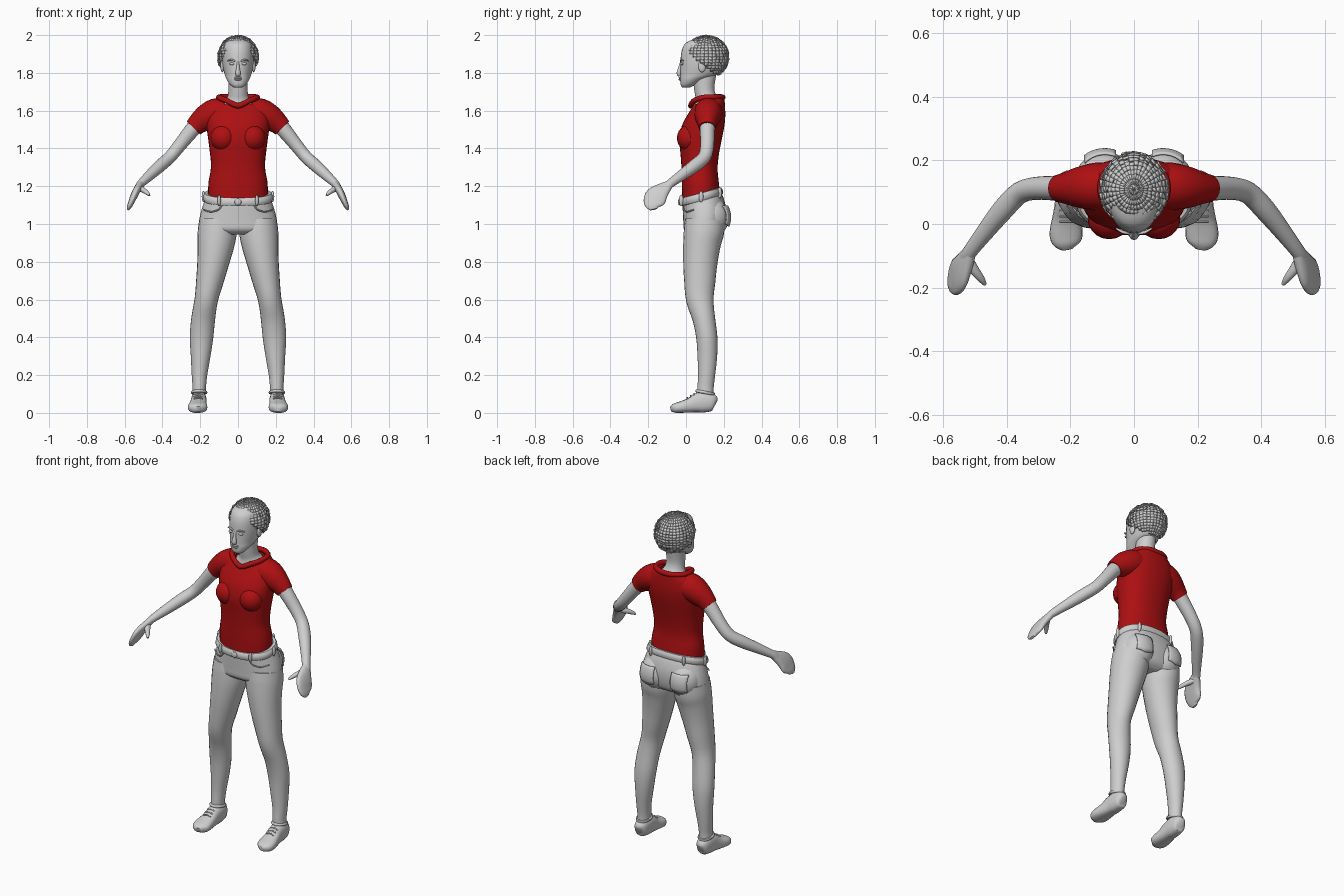
import bpy, bmesh, math, random
from mathutils import Vector, Matrix

random.seed(4)


def material(name, rgb):
    m = bpy.data.materials.new(name)
    m.diffuse_color = (*rgb, 1)
    return m


GREY = material("light grey", (0.62, 0.62, 0.62))
RED = material("deep red", (0.42, 0.005, 0.006))


def finish(name, bm, mat, mirror=False, angle=45):
    bmesh.ops.recalc_face_normals(bm, faces=bm.faces)
    me = bpy.data.meshes.new(name)
    bm.to_mesh(me)
    bm.free()
    me.materials.append(mat)
    me.shade_smooth()
    me.set_sharp_from_angle(angle=math.radians(angle))
    ob = bpy.data.objects.new(name, me)
    bpy.context.collection.objects.link(ob)
    if mirror:
        mod = ob.modifiers.new("Mirror", 'MIRROR')
        mod.use_mirror_merge = False
    return ob


def smooth(rows, steps=3):
    """Catmull-Rom interpolation of rows of numbers."""
    out = []
    for i in range(len(rows) - 1):
        p0, p1, p2 = rows[max(i - 1, 0)], rows[i], rows[i + 1]
        p3 = rows[min(i + 2, len(rows) - 1)]
        for s in range(steps):
            t = s / steps
            out.append([0.5 * (2 * b + (c - a) * t + (2 * a - 5 * b + 4 * c - d) * t * t
                               + (3 * b - a - 3 * c + d) * t ** 3)
                        for a, b, c, d in zip(p0, p1, p2, p3)])
    return out + [list(rows[-1])]


def unit_ring(n, sides):
    """Points of a superellipse of exponent n."""
    pts = []
    for k in range(sides):
        c, s = math.cos(math.tau * k / sides), math.sin(math.tau * k / sides)
        pts.append((math.copysign(abs(c) ** (2 / n), c), math.copysign(abs(s) ** (2 / n), s)))
    return pts


def skin(name, rings, mat, mirror=False, caps=(True, True), closed=False):
    bm = bmesh.new()
    vs = [[bm.verts.new(p) for p in r] for r in rings]
    pairs = list(zip(vs, vs[1:])) + ([(vs[-1], vs[0])] if closed else [])
    for a, b in pairs:
        for k in range(len(a)):
            j = (k + 1) % len(a)
            bm.faces.new((a[k], a[j], b[j], b[k]))
    if not closed:
        if caps[0]:
            bm.faces.new(vs[0])
        if caps[1]:
            bm.faces.new(vs[-1])
    return finish(name, bm, mat, mirror)


def stack(name, rows, mat, n=2.0, caps=(True, True), steps=3, sides=32):
    """Body loft; each row: z at front, z at back, half width, y front, y back."""
    rings = []
    for zf, zb, w, yf, yb in smooth(rows, steps):
        rings.append([(w * c, (yf + yb) / 2 + (yb - yf) / 2 * s, (zf + zb) / 2 + (zb - zf) / 2 * s)
                      for c, s in unit_ring(n, sides)])
    return skin(name, rings, mat, False, caps)


def tube(name, rows, mat, ref, mirror=True, n=2.0, steps=3, sides=20, closed=False):
    """Limb loft; each row: x, y, z, radius along ref, radius across."""
    if closed:
        rows = rows[-2:] + rows + rows[:2]
    st = smooth(rows, steps)
    P = [Vector(r[:3]) for r in st]
    rings = []
    for i, r in enumerate(st):
        t = (P[min(i + 1, len(P) - 1)] - P[max(i - 1, 0)]).normalized()
        u = Vector(ref)
        u = (u - t * u.dot(t)).normalized()
        v = t.cross(u)
        rings.append([P[i] + u * (r[3] * c) + v * (r[4] * s) for c, s in unit_ring(n, sides)])
    if closed:
        rings = rings[2 * steps:-(steps + 1)]
    return skin(name, rings, mat, mirror, closed=closed)


def blob(name, centre, radii, mat, mirror=True, turn=0):
    bm = bmesh.new()
    m = Matrix.Translation(centre) @ Matrix.Rotation(turn, 4, 'Y') @ Matrix.Diagonal((*radii, 1))
    bmesh.ops.create_uvsphere(bm, u_segments=20, v_segments=12, radius=1, matrix=m)
    return finish(name, bm, mat, mirror)


# Head, neck and face
stack("head", [(1.722, 1.722, .022, -.018, .02), (1.735, 1.74, .042, -.028, .055),
               (1.765, 1.765, .06, -.031, .10), (1.79, 1.79, .07, -.031, .165),
               (1.83, 1.83, .08, -.03, .20), (1.87, 1.87, .084, -.029, .21),
               (1.92, 1.92, .083, -.022, .205), (1.96, 1.96, .07, .0, .19),
               (1.985, 1.985, .03, .06, .14)], GREY, 2.1)
stack("neck", [(1.57, 1.60, .11, .04, .19), (1.62, 1.65, .085, .045, .18),
               (1.655, 1.68, .058, .052, .16), (1.70, 1.72, .051, .045, .15),
               (1.78, 1.79, .052, .035, .16)], GREY)
tube("nose", [(0, -.024, 1.862, .006, .006), (0, -.031, 1.83, .008, .009),
              (0, -.038, 1.797, .014, .012), (0, -.032, 1.783, .010, .006)], GREY, (1, 0, 0), False)
for z, w in ((1.774, .022), (1.765, .019)):
    blob("lip", (0, -.029, z), (w, .010, .0055), GREY, False)
blob("eyes", (.033, -.021, 1.848), (.014, .009, .007), GREY)
tube("brows", [(.014, -.029, 1.862, .004, .004), (.034, -.026, 1.869, .005, .005),
               (.056, -.014, 1.864, .003, .003)], GREY, (0, 0, 1))
blob("ears", (.083, .085, 1.835), (.010, .02, .032), GREY)

# Cropped hair: under cap plus loose overlapping tufts
def hair(name, radii, segs, tufts):
    c = Vector((0, .108, 1.884))
    bm = bmesh.new()
    bmesh.ops.create_uvsphere(bm, u_segments=segs, v_segments=segs * 2 // 3, radius=1,
                              matrix=Matrix.Translation(c) @ Matrix.Diagonal((*radii, 1)))
    low = [f for f in bm.faces if f.calc_center_median().z
           < 1.925 - .75 * (f.calc_center_median().y + .01)]
    bmesh.ops.delete(bm, geom=low, context='FACES')
    if tufts:
        bmesh.ops.split_edges(bm, edges=bm.edges)
        for f in bm.faces:
            m = f.calc_center_median()
            axis = Vector([random.uniform(-1, 1) for _ in range(3)]).normalized()
            rot = Matrix.Rotation(random.uniform(-.35, .35), 3, axis)
            for v in f.verts:
                v.co = m + rot @ (v.co - m) * 1.02
                v.co.z = min(v.co.z, 1.999)
    ob = finish(name, bm, GREY)
    mod = ob.modifiers.new("Solidify", 'SOLIDIFY')
    mod.thickness = .004


hair("hair_cap", (.101, .111, .107), 24, False)
hair("hair_tufts", (.107, .118, .113), 34, True)

# Shirt: torso, bust, sleeves, collar
stack("shirt_body", [(1.135, 1.19, .158, -.02, .177), (1.21, 1.235, .156, -.022, .172),
                     (1.30, 1.30, .143, -.024, .167), (1.38, 1.38, .149, -.03, .176),
                     (1.45, 1.45, .158, -.036, .19), (1.52, 1.52, .167, -.022, .203),
                     (1.57, 1.57, .168, .003, .208), (1.605, 1.615, .158, .025, .207),
                     (1.62, 1.655, .132, .033, .204), (1.63, 1.68, .10, .036, .198),
                     (1.62, 1.67, .08, .048, .185)], RED, 2.25, (False, False))
blob("shirt_bust", (.078, .018, 1.455), (.068, .066, .07), RED)
tube("sleeves", [(.07, .12, 1.595, .072, .072), (.12, .118, 1.588, .075, .076),
                 (.17, .115, 1.562, .066, .070), (.208, .113, 1.535, .052, .058),
                 (.235, .112, 1.508, .044, .049)], RED, (0, 1, 0))
tube("collar", [(0, .027, 1.628), (.055, .04, 1.65), (.098, .085, 1.668), (.095, .15, 1.672),
                (.05, .188, 1.672), (0, .195, 1.67), (-.05, .188, 1.672), (-.095, .15, 1.672),
                (-.098, .085, 1.668), (-.055, .04, 1.65)] and
     [(x, y, z, .015, .014) for x, y, z in
      ((0, .025, 1.626), (.055, .04, 1.65), (.098, .085, 1.668), (.095, .15, 1.672),
       (.05, .188, 1.672), (0, .195, 1.67), (-.05, .188, 1.672), (-.095, .15, 1.672),
       (-.098, .085, 1.668), (-.055, .04, 1.65))], RED, (0, 0, 1), False, sides=10, closed=True)

# Arms and hands
tube("arms", [(.19, .115, 1.56, .042, .045), (.25, .113, 1.49, .039, .040),
              (.31, .112, 1.415, .036, .035), (.36, .098, 1.355, .035, .033),
              (.41, .048, 1.31, .035, .033), (.465, -.02, 1.26, .029, .028),
              (.515, -.085, 1.213, .024, .021), (.53, -.105, 1.19, .026, .019)], GREY, (0, 1, 0))
tube("hands", [(.518, -.09, 1.208, .024, .019), (.535, -.125, 1.18, .042, .020),
               (.550, -.155, 1.15, .058, .019), (.563, -.17, 1.12, .056, .016),
               (.574, -.175, 1.095, .042, .013), (.581, -.172, 1.077, .018, .007)],
     GREY, (0, 1, 0), n=2.3)
tube("thumbs", [(.525, -.115, 1.19, .02, .017), (.503, -.145, 1.18, .016, .014),
                (.482, -.172, 1.165, .012, .011), (.469, -.19, 1.152, .006, .005)], GREY, (0, 1, 0))

# Jeans: hips, seat, legs
stack("jeans_hips", [(1.13, 1.18, .166, -.018, .178), (1.09, 1.14, .180, -.018, .198),
                     (1.05, 1.08, .196, -.016, .212), (1.01, 1.02, .206, -.014, .210),
                     (.97, .97, .208, -.010, .195), (.945, .945, .17, .02, .16)], GREY, 2.25)
blob("jeans_seat", (.092, .135, 1.035), (.095, .093, .105), GREY)
tube("jeans_legs", [(.107, .10, 1.02, .098, .105), (.110, .095, .96, .103, .107),
                    (.116, .085, .90, .099, .100), (.131, .076, .80, .085, .091),
                    (.149, .073, .70, .073, .083), (.168, .073, .60, .062, .073),
                    (.184, .094, .50, .063, .060), (.193, .110, .40, .062, .056),
                    (.198, .113, .30, .052, .052), (.204, .109, .20, .041, .045),
                    (.205, .104, .14, .036, .043), (.206, .103, .105, .036, .043)],
     GREY, (1, 0, 0), sides=24)

# Belt, loops, buckle
stack("belt", [(1.095 + h, 1.15 + h, .166 + e, -.015 - e, .177 + e) for h, e in
               ((.0, .0), (.0, .012), (.012, .019), (.032, .017), (.042, .010), (.042, -.006))],
      GREY, 2.25, (False, False), 1, 40)
for x, y, z in ((.10, -.025, 1.125), (.11, .178, 1.165), (.183, .08, 1.145)):
    ob = blob("belt_loops", (x, y, z), (.009, .012, .03), GREY)
blob("belt_buckle", (0, -.035, 1.117), (.018, .007, .018), GREY, False)

# Back pockets: raised patches that follow the seat
bm = bmesh.new()
bmesh.ops.create_grid(bm, x_segments=8, y_segments=8, size=1)
for v in bm.verts:
    u, w = v.co.x, v.co.y
    px = u * .048 + .014
    pz = w * .048 + .012 - (.012 * (1 - abs(u)) if w < -.9 else 0)
    v.co = (.092 + px, .14 + .093 * math.sqrt(1 - (px / .098) ** 2 - (pz / .108) ** 2), 1.035 + pz)
pocket = finish("back_pockets", bm, GREY, True)
pocket.modifiers.new("Solidify", 'SOLIDIFY').thickness = .006

# Front pocket seams
tube("front_pockets", [(.085, -.013, 1.10, .004, .004), (.105, -.012, 1.075, .004, .004),
                       (.145, .006, 1.065, .004, .004), (.182, .04, 1.075, .004, .004)],
     GREY, (0, 0, 1), sides=6)

# Shoes, ankle collars, laces
tube("shoes", [(.205, .157, .050, .014, .022), (.206, .145, .054, .034, .044),
               (.207, .10, .058, .041, .055), (.208, .06, .053, .042, .052),
               (.211, .02, .040, .046, .039), (.214, -.03, .030, .052, .030),
               (.213, -.06, .025, .044, .025), (.21, -.079, .021, .018, .014)],
     GREY, (1, 0, 0), n=2.5)
tube("shoe_collars", [(.206 + .036 * math.cos(a), .102 + .045 * math.sin(a),
                       .108 - .008 * math.sin(a), .008, .008)
                      for a in [math.tau * k / 10 for k in range(10)]],
     GREY, (0, 0, 1), steps=2, sides=8, closed=True)
for k in range(3):
    y, z = .042 - .018 * k, .099 - .010 * k
    tube("laces", [(.186, y, z - .005, .004, .004), (.21, y, z + .002, .004, .004),
                   (.234, y, z - .005, .004, .004)], GREY, (0, 0, 1), sides=6)
